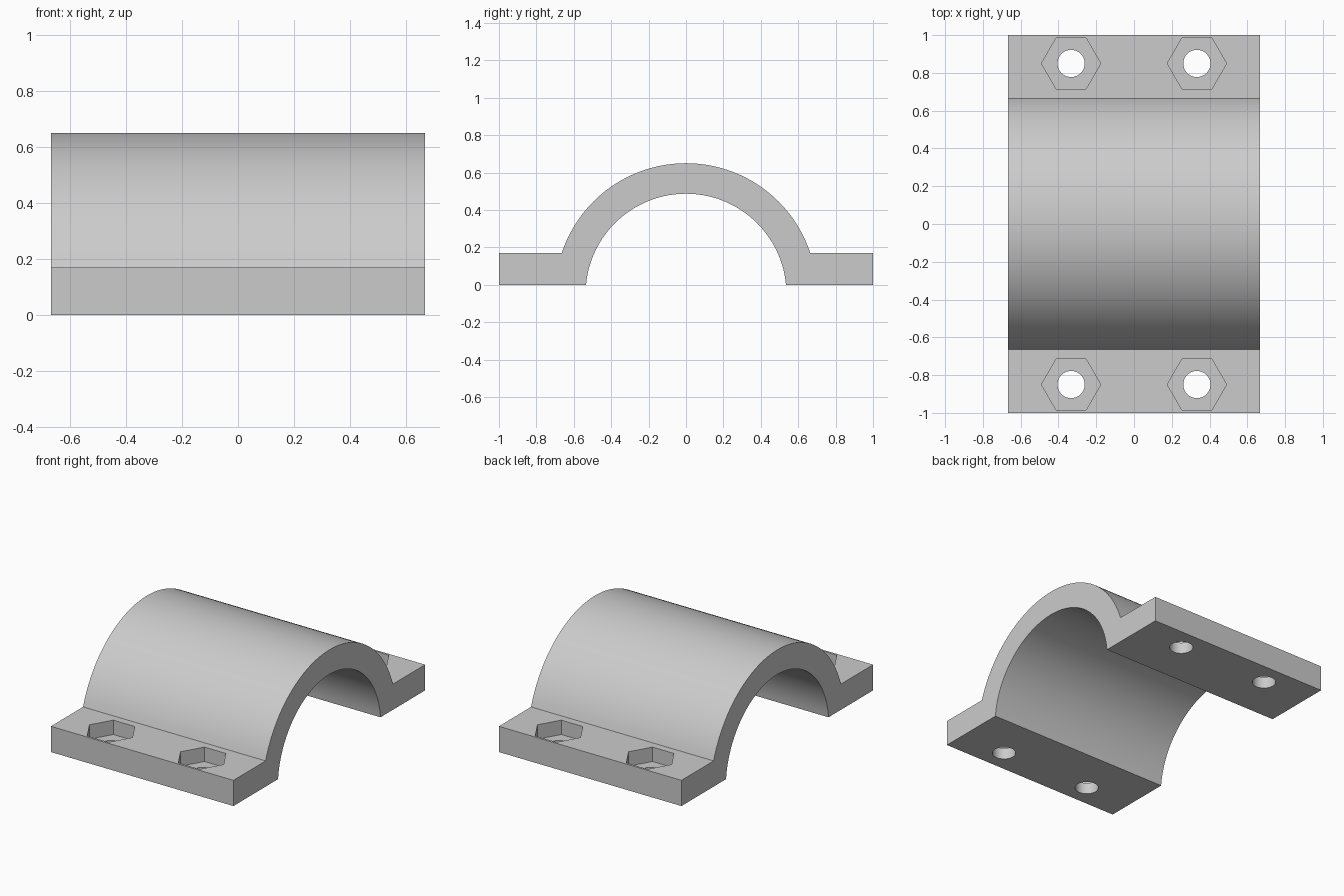
import bpy
import bmesh
import math
from mathutils import Matrix

if "Cube" in bpy.data.objects:
    bpy.data.objects.remove(bpy.data.objects["Cube"], do_unlink=True)

HALF_X, FLANGE, BASE = 0.667, 0.17, 0.0
AXIS_Z, OUTER, INNER = -0.05, 0.70, 0.537
BOLT_X, BOLT_Y = 0.333, 0.85
POCKET_FLOOR = 0.075

grey = bpy.data.materials.new("plain grey")
grey.use_nodes = True
grey.diffuse_color = (0.6, 0.6, 0.6, 1)
grey.node_tree.nodes["Principled BSDF"].inputs["Base Color"].default_value = (0.6, 0.6, 0.6, 1)


def make_object(name, bm):
    mesh = bpy.data.meshes.new(name)
    bmesh.ops.recalc_face_normals(bm, faces=bm.faces)
    bm.to_mesh(mesh)
    bm.free()
    mesh.materials.append(grey)
    obj = bpy.data.objects.new(name, mesh)
    bpy.context.collection.objects.link(obj)
    return obj


def arc(radius, z_end, steps=48):
    """Points over the saddle from +y to -y, ending at height z_end."""
    start = math.asin((z_end - AXIS_Z) / radius)
    angles = [start + (math.pi - 2 * start) * i / steps for i in range(steps + 1)]
    return [(radius * math.cos(a), AXIS_Z + radius * math.sin(a)) for a in angles]


def bolt_cutter(name, sides, radius, low, high):
    """One prism at each of the four bolt positions."""
    bm = bmesh.new()
    for x in (-BOLT_X, BOLT_X):
        for y in (-BOLT_Y, BOLT_Y):
            ring = [bm.verts.new((x + radius * math.cos(math.tau * i / sides),
                                  y + radius * math.sin(math.tau * i / sides), low))
                    for i in range(sides)]
            face = bm.faces.new(ring)
            top = bmesh.ops.extrude_face_region(bm, geom=[face])["geom"]
            bmesh.ops.translate(bm, vec=(0, 0, high - low),
                                verts=[v for v in top if isinstance(v, bmesh.types.BMVert)])
    cutter = make_object(name, bm)
    cutter.hide_render = True
    return cutter


# Clamp half: arched saddle with a flange on each side, extruded along x
profile = [(1, BASE), (1, FLANGE)] + arc(OUTER, FLANGE)
profile += [(-1, FLANGE), (-1, BASE)] + arc(INNER, BASE)[::-1]
bm = bmesh.new()
end = bm.faces.new([bm.verts.new((-HALF_X, y, z)) for y, z in profile])
moved = bmesh.ops.extrude_face_region(bm, geom=[end])["geom"]
bmesh.ops.translate(bm, vec=(2 * HALF_X, 0, 0),
                    verts=[v for v in moved if isinstance(v, bmesh.types.BMVert)])
clamp = make_object("pipe_clamp_half", bm)

# Hexagonal nut pockets and round bolt holes
cutters = [bolt_cutter("nut_pocket_cutter", 6, 0.157, POCKET_FLOOR, 0.4),
           bolt_cutter("bolt_hole_cutter", 40, 0.072, -0.2, 0.5)]
bpy.context.view_layer.objects.active = clamp
clamp.select_set(True)
for cutter in cutters:
    mod = clamp.modifiers.new(cutter.name, "BOOLEAN")
    mod.operation = "DIFFERENCE"
    mod.solver = "EXACT"
    mod.object = cutter
    bpy.ops.object.modifier_apply(modifier=mod.name)
    bpy.data.objects.remove(cutter, do_unlink=True)

# Smooth curved walls, crisp edges
bpy.ops.object.select_all(action="DESELECT")
clamp.select_set(True)
bpy.ops.object.shade_smooth_by_angle(angle=math.radians(30))
